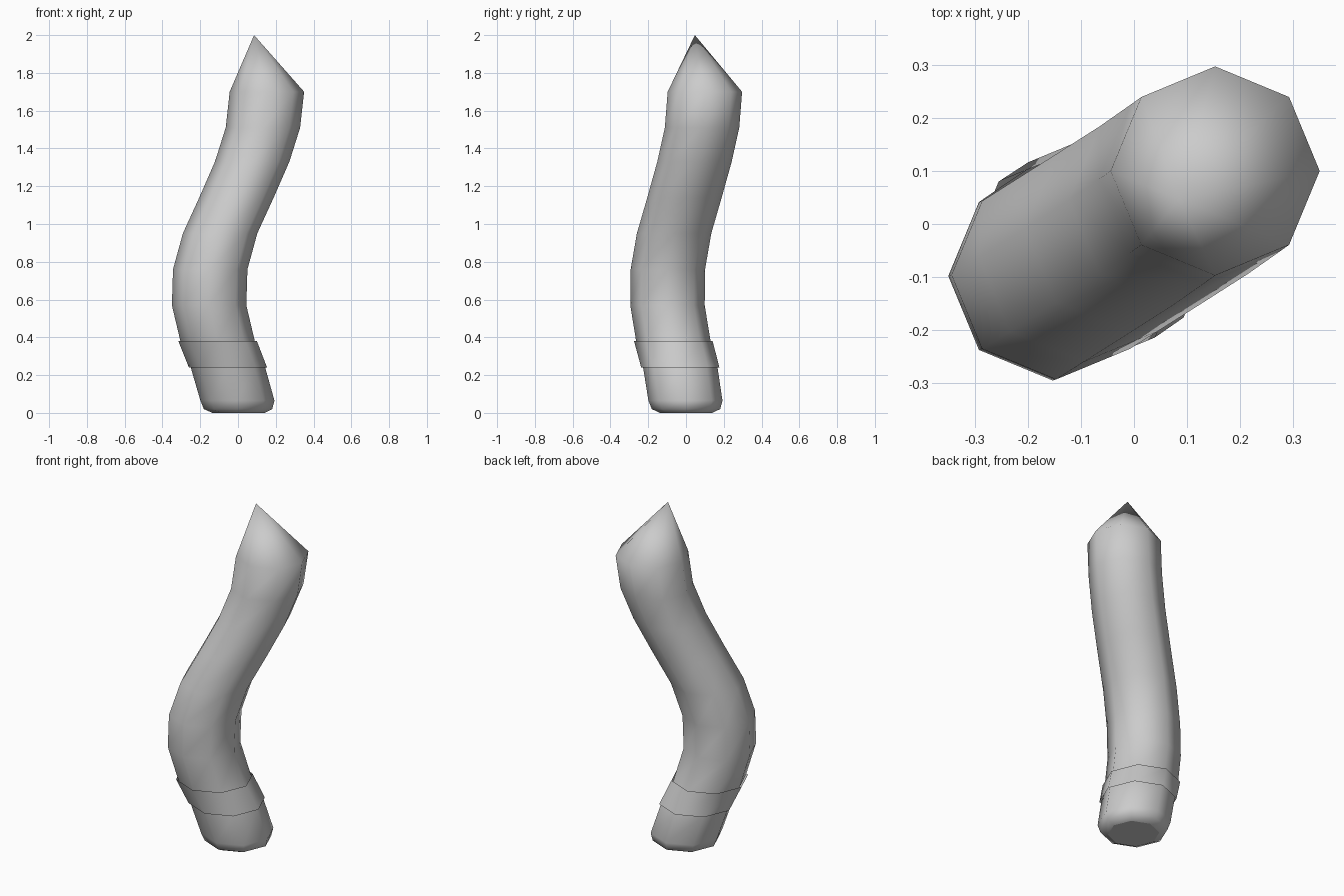
import bpy, bmesh, math

if "Cube" in bpy.data.objects:
    bpy.data.objects.remove(bpy.data.objects["Cube"])

SIDES = 8


def loft(name, rings, tip=None, cap=False):
    """Skin horizontal octagon rings (x, y, z, radius); optional apex and base cap."""
    bm = bmesh.new()
    loops = []
    for x, y, z, r in rings:
        loops.append([bm.verts.new((x + r * math.cos(math.tau * i / SIDES),
                                    y + r * math.sin(math.tau * i / SIDES), z))
                      for i in range(SIDES)])
    for low, high in zip(loops, loops[1:]):
        for i in range(SIDES):
            j = (i + 1) % SIDES
            bm.faces.new((low[i], low[j], high[j], high[i]))
    if tip:
        apex = bm.verts.new(tip)
        for i in range(SIDES):
            bm.faces.new((loops[-1][i], loops[-1][(i + 1) % SIDES], apex))
    for f in bm.faces:
        f.smooth = True
    if cap:
        bm.faces.new(loops[0][::-1]).smooth = False
        for e in bm.edges:
            if all(v in loops[0] for v in e.verts):
                e.smooth = False
    mesh = bpy.data.meshes.new(name)
    bm.to_mesh(mesh)
    bm.free()
    obj = bpy.data.objects.new(name, mesh)
    bpy.context.collection.objects.link(obj)
    return obj


# Wavy stick: rounded base, S-bent shaft, pointed end leaning back to the middle
R = 0.197
loft("stick", [
    (0.003, 0.000, 0.00, 0.138),
    (0.000, 0.000, 0.02, 0.181),
    (-0.003, -0.003, 0.065, 0.196),
    (-0.053, -0.030, 0.24, R),
    (-0.108, -0.067, 0.38, R),
    (-0.153, -0.098, 0.57, R),
    (-0.147, -0.096, 0.76, R),
    (-0.095, -0.063, 0.95, R),
    (-0.008, -0.008, 1.14, R),
    (0.075, 0.045, 1.33, R),
    (0.132, 0.085, 1.51, R),
    (0.153, 0.100, 1.70, R),
], tip=(0.085, 0.047, 2.0), cap=True)

# Thin sleeve wrapped round the lower shaft
loft("sleeve", [
    (-0.053, -0.030, 0.24, 0.207),
    (-0.108, -0.067, 0.38, 0.208),
])
